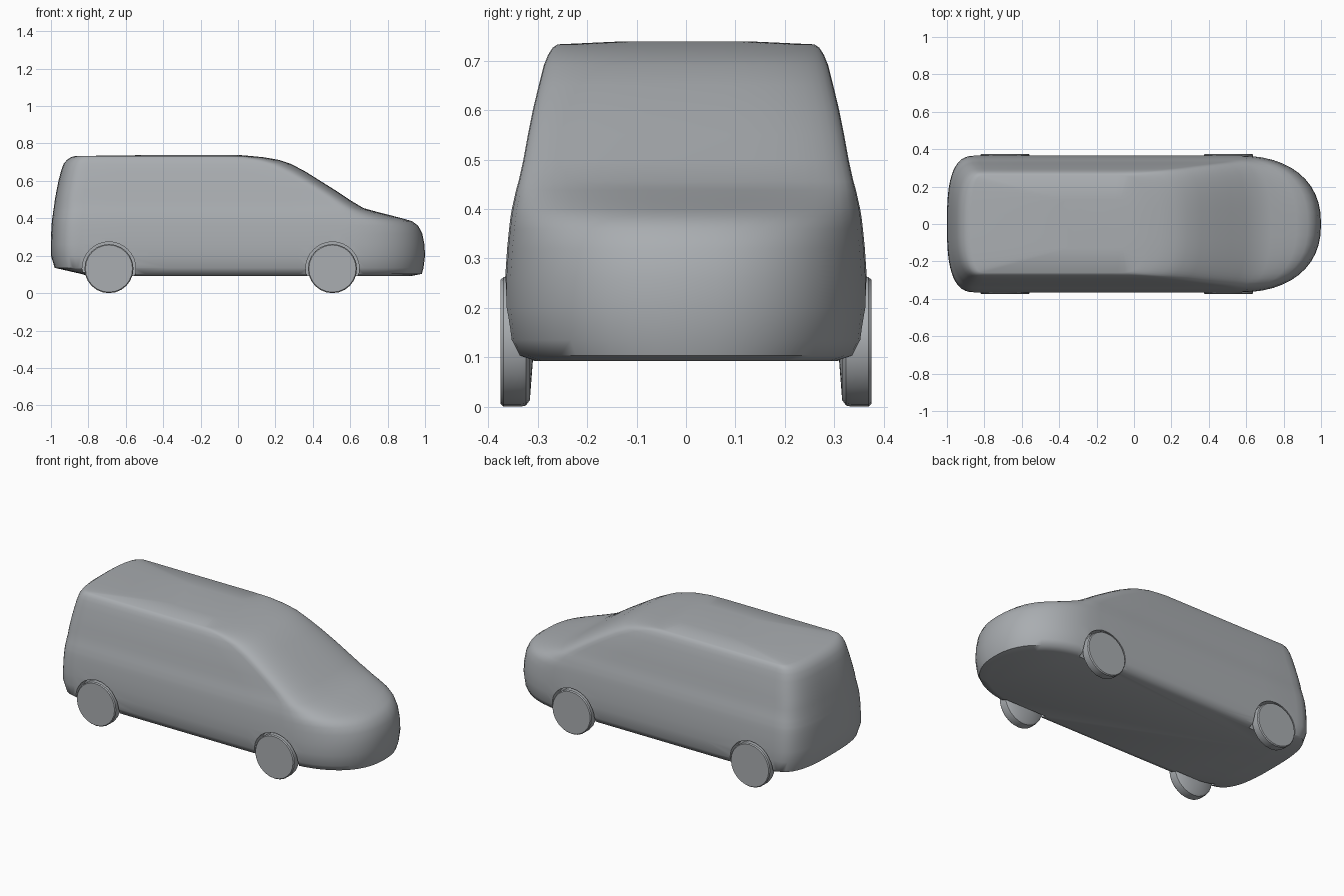
import bpy, bmesh
from math import sin, cos, pi, radians

cube = bpy.data.objects.get("Cube")
if cube:
    bpy.data.objects.remove(cube)

paint = bpy.data.materials.new("plain_grey")
paint.use_nodes = True
GREY = (0.40, 0.42, 0.44, 1)
paint.diffuse_color = GREY
bsdf = next(n for n in paint.node_tree.nodes if n.type == 'BSDF_PRINCIPLED')
bsdf.inputs["Base Color"].default_value = GREY


def finish(name, bm, angle=50):
    """Turn a bmesh into a shaded object."""
    bmesh.ops.recalc_face_normals(bm, faces=bm.faces)
    mesh = bpy.data.meshes.new(name)
    bm.to_mesh(mesh)
    bm.free()
    mesh.materials.append(paint)
    obj = bpy.data.objects.new(name, mesh)
    bpy.context.collection.objects.link(obj)
    select(obj)
    bpy.ops.object.shade_smooth_by_angle(angle=radians(angle))
    return obj


def select(obj):
    bpy.ops.object.select_all(action='DESELECT')
    obj.select_set(True)
    bpy.context.view_layer.objects.active = obj


def loft(bm, rings):
    """Skin closed rings of equal length and cap both ends."""
    loops = [[bm.verts.new(p) for p in ring] for ring in rings]
    count = len(loops[0])
    for low, high in zip(loops, loops[1:]):
        for i in range(count):
            j = (i + 1) % count
            bm.faces.new((low[i], low[j], high[j], high[i]))
    bm.faces.new(loops[0][::-1])
    bm.faces.new(loops[-1])


def outline(z, rear, front, width, rear_len, nose_len, power):
    """Plan outline of the body at one height, rounded at both ends."""
    half = []
    steps = 12
    for i in range(steps + 1):
        a = pi / 2 * i / steps
        half.append((front - nose_len + nose_len * cos(a) ** (2 / power),
                     width * sin(a) ** (2 / power)))
    start, end = front - nose_len, rear + rear_len
    half += [(start + (end - start) * k / 6, width) for k in range(1, 6)]
    for i in range(steps + 1):
        a = pi / 2 * i / steps
        half.append((end - rear_len * sin(a) ** 0.7, width * max(cos(a), 0) ** 0.7))
    half[0], half[-1] = (front, 0), (rear, 0)
    ring = half + [(x, -y) for x, y in half[-2:0:-1]]
    return [(x, y, z) for x, y in ring]


# Body: height, rear, front, half width, rear rounding, nose rounding, squareness
LAYERS = [
    (.092, -.80, .93, .31, .12, .40, 2.3),
    (.103, -.84, .983, .343, .14, .45, 2.3),
    (.135, -.98, .992, .359, .16, .45, 2.3),
    (.20, -1.0, 1.0, .366, .16, .45, 2.3),
    (.26, -1.0, .997, .366, .16, .45, 2.3),
    (.32, -.999, .985, .362, .16, .44, 2.3),
    (.36, -.997, .963, .358, .16, .42, 2.3),
    (.385, -.995, .93, .355, .16, .39, 2.3),
    (.402, -.993, .87, .352, .16, .34, 2.4),
    (.42, -.99, .80, .348, .16, .27, 2.5),
    (.438, -.988, .73, .344, .16, .20, 2.7),
    (.455, -.985, .67, .339, .16, .15, 3),
    (.50, -.979, .595, .329, .15, .13, 3),
    (.55, -.97, .52, .32, .15, .13, 3),
    (.60, -.96, .44, .31, .15, .13, 3),
    (.65, -.947, .36, .298, .14, .14, 3),
    (.69, -.933, .285, .288, .13, .15, 3),
    (.712, -.915, .22, .279, .11, .16, 3),
    (.726, -.895, .14, .27, .09, .16, 3),
    (.733, -.87, .07, .26, .07, .16, 3),
    (.739, -.40, 0, .13, .06, .10, 3),
]
bm = bmesh.new()
loft(bm, [outline(*layer) for layer in LAYERS])
body = finish("van_body", bm)

# Wheels and the arches cut for them
AXLES = {"rear": -.69, "front": .505}
SIDES = {"left": 1, "right": -1}
HUB = .131


def lathe(name, profile, x, side, count=24):
    """Spin (radius, distance out) points about the axle."""
    bm = bmesh.new()
    loft(bm, [[(x + r * cos(2 * pi * i / count), side * y, HUB + r * sin(2 * pi * i / count))
               for i in range(count)] for r, y in profile])
    return finish(name, bm, 35)


TYRE = [(.04, .31), (.118, .316), (.129, .324), (.131, .335), (.131, .369), (.126, .375)]
for axle, x in AXLES.items():
    # The right side's direction of travel is +x, so label sides plainly by y
    for label, side in (("far", 1), ("near", -1)):
        cutter = lathe("arch_cutter", [(.143, .305), (.143, .5)], x, side, 32)
        cut = body.modifiers.new("arch", 'BOOLEAN')
        cut.operation, cut.solver, cut.object = 'DIFFERENCE', 'EXACT', cutter
        select(body)
        # Keep cuts ahead of any shading modifier
        bpy.ops.object.modifier_apply(modifier=cut.name)
        bpy.data.objects.remove(cutter)
        lathe(f"{axle}_wheel_{label}_side", TYRE, x, side)

select(body)
bpy.ops.object.shade_smooth_by_angle(angle=radians(50))
